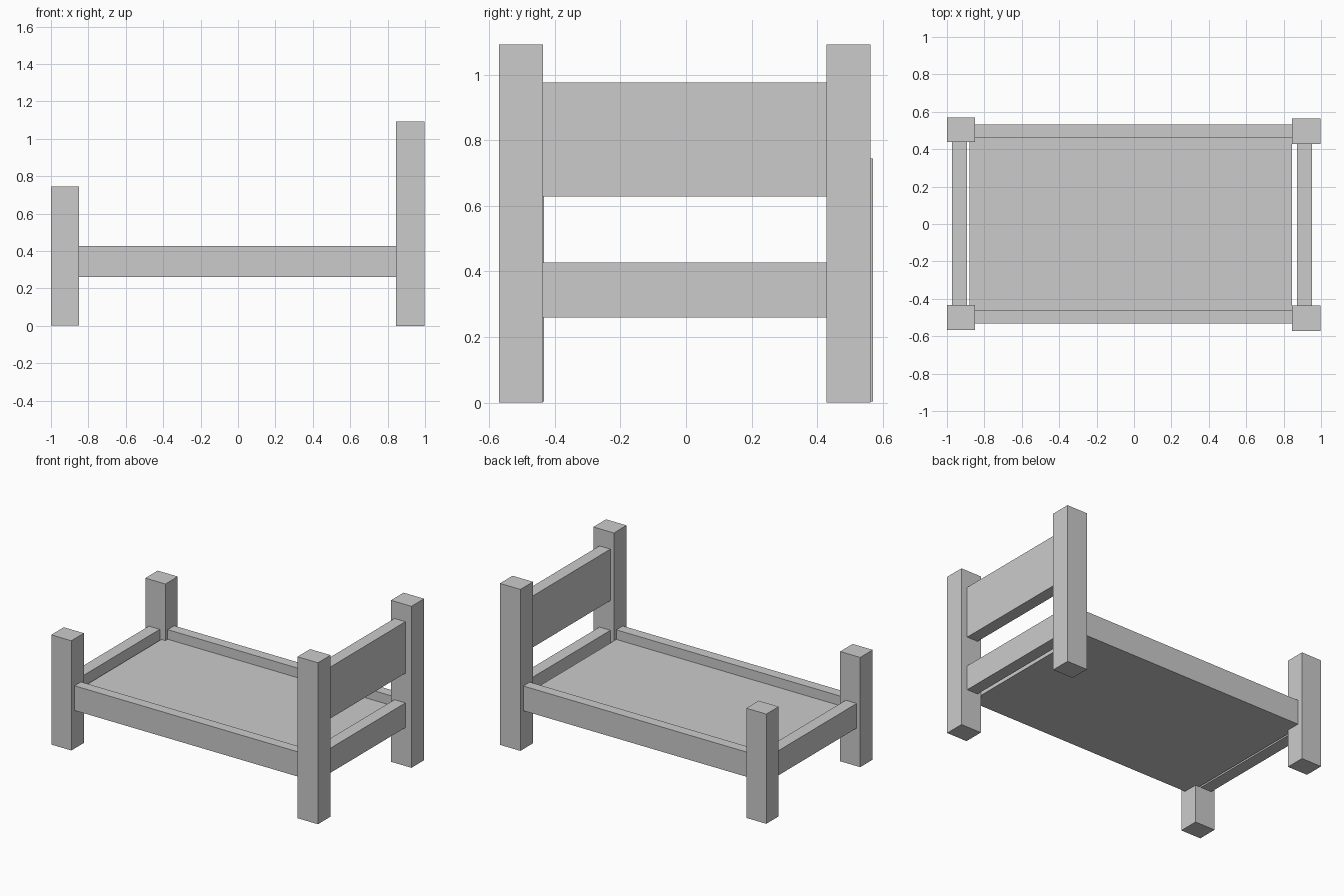
import bpy
import bmesh

if "Cube" in bpy.data.objects:
    bpy.data.objects.remove(bpy.data.objects["Cube"])


def box(name, x, y, z):
    """Axis-aligned box from (min, max) pairs."""
    bm = bmesh.new()
    bmesh.ops.create_cube(bm, size=1)
    for v in bm.verts:
        v.co = [r[0] if c < 0 else r[1] for c, r in zip(v.co, (x, y, z))]
    return add_object(name, bm)


def add_object(name, bm):
    mesh = bpy.data.meshes.new(name)
    bm.to_mesh(mesh)
    bm.free()
    obj = bpy.data.objects.new(name, mesh)
    bpy.context.collection.objects.link(obj)
    return obj


def extrude_x(name, profile, x0, x1):
    """Extrude a closed (y, z) profile along x."""
    bm = bmesh.new()
    face = bm.faces.new([bm.verts.new((x0, y, z)) for y, z in profile])
    geom = bmesh.ops.extrude_face_region(bm, geom=[face])["geom"]
    verts = [g for g in geom if isinstance(g, bmesh.types.BMVert)]
    bmesh.ops.translate(bm, verts=verts, vec=(x1 - x0, 0, 0))
    bmesh.ops.recalc_face_normals(bm, faces=bm.faces)
    return add_object(name, bm)


RAIL_Z = (0.26, 0.427)
FOOT_X, HEAD_X = (-1.0, -0.85), (0.845, 0.998)

# Corner posts: short at the foot, tall at the head
box("foot_post_front", FOOT_X, (-0.567, -0.433), (0.003, 0.745))
box("foot_post_back", FOOT_X, (0.438, 0.57), (0.003, 0.745))
box("head_post_front", HEAD_X, (-0.571, -0.436), (0, 1.092))
box("head_post_back", HEAD_X, (0.428, 0.563), (0, 1.092))

# Bed base: sunken deck with a raised rail along each long side
outer, inner, deck_z = 0.532, 0.4625, 0.362
extrude_x("bed_base_with_side_rails", [
    (-outer, RAIL_Z[0]), (outer, RAIL_Z[0]), (outer, RAIL_Z[1]),
    (inner, RAIL_Z[1]), (inner, deck_z), (-inner, deck_z),
    (-inner, RAIL_Z[1]), (-outer, RAIL_Z[1])], -0.88, 0.845)

# End rails and headboard panel between the posts
box("foot_rail", (-0.974, -0.892), (-0.433, 0.438), RAIL_Z)
box("head_rail", (0.871, 0.953), (-0.436, 0.428), RAIL_Z)
box("headboard_panel", (0.871, 0.953), (-0.436, 0.428), (0.628, 0.976))
